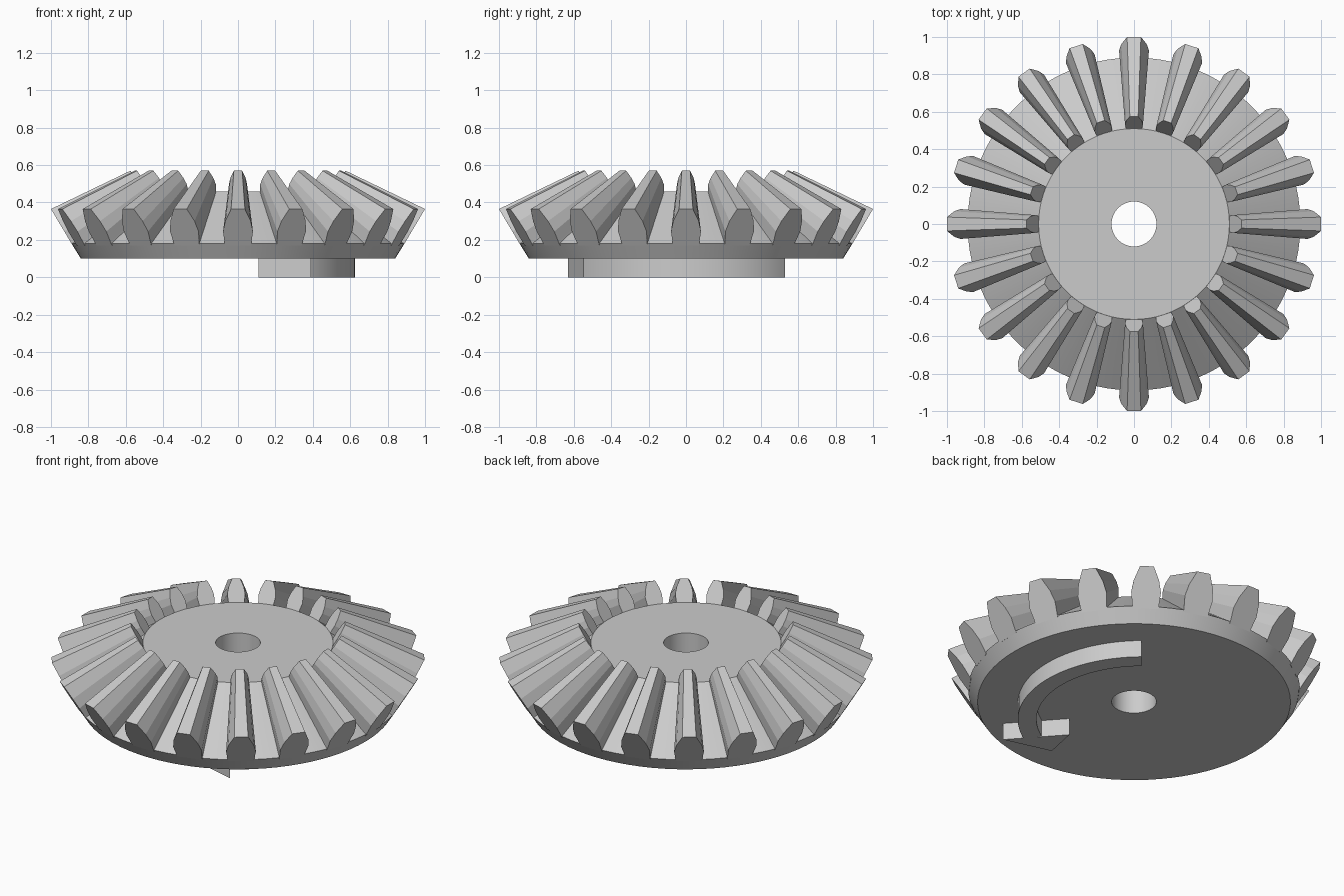
import bpy, bmesh, math
from mathutils import Matrix, Vector

cube = bpy.data.objects.get("Cube")
if cube:
    bpy.data.objects.remove(cube, do_unlink=True)

grey = bpy.data.materials.new("plain_grey")
grey.use_nodes = True
COLOUR = (0.6, 0.6, 0.6, 1)
grey.diffuse_color = COLOUR
grey.node_tree.nodes["Principled BSDF"].inputs["Base Color"].default_value = COLOUR


def finish(bm, name, smooth=False):
    """Turn a bmesh into a named, coloured object."""
    bmesh.ops.recalc_face_normals(bm, faces=bm.faces)
    mesh = bpy.data.meshes.new(name)
    bm.to_mesh(mesh)
    bm.free()
    mesh.materials.append(grey)
    obj = bpy.data.objects.new(name, mesh)
    bpy.context.collection.objects.link(obj)
    if smooth:
        bpy.ops.object.select_all(action='DESELECT')
        obj.select_set(True)
        bpy.context.view_layer.objects.active = obj
        bpy.ops.object.shade_smooth_by_angle(angle=math.radians(25))
    return obj


def prism(bm, outline, z0, z1):
    """Extrude a flat outline upward."""
    face = bm.faces.new([bm.verts.new((x, y, z0)) for x, y in outline])
    geom = bmesh.ops.extrude_face_region(bm, geom=[face])["geom"]
    top = [g for g in geom if isinstance(g, bmesh.types.BMVert)]
    bmesh.ops.translate(bm, verts=top, vec=(0, 0, z1 - z0))


# Gear body: conical blank with a bore, revolved from its half section
bm = bmesh.new()
section = [(0.12, 0.1), (0.84, 0.1), (0.89, 0.18), (0.51, 0.46), (0.12, 0.46)]
ring = [bm.verts.new((r, 0, z)) for r, z in section]
edges = [bm.edges.new((ring[i], ring[(i + 1) % len(ring)])) for i in range(len(ring))]
bmesh.ops.spin(bm, geom=ring + edges, axis=(0, 0, 1), cent=(0, 0, 0),
               angle=math.tau, steps=80, use_merge=True)
bmesh.ops.remove_doubles(bm, verts=bm.verts, dist=1e-4)
finish(bm, "gear_body", smooth=True)

# Teeth: one tapered tooth repeated around the axis
TEETH = 20
flank = [(-0.06, 0.07), (0.04, 0.072), (0.35, 0.08), (0.65, 0.068), (1, 0.037)]
outline = [(t, -w) for t, w in flank] + [(t, w) for t, w in reversed(flank)]


def tooth_end(bm, root, tip, scale):
    root, tip = Vector(root), Vector(tip)
    verts = []
    for t, w in outline:
        p = root.lerp(tip, t) if t >= 0 else root + (tip - root) * t
        verts.append(bm.verts.new((p.x, w * scale, p.y)))
    return verts


bm = bmesh.new()
for k in range(TEETH):
    outer = tooth_end(bm, (0.89, 0.18), (1.0, 0.365), 1)
    inner = tooth_end(bm, (0.51, 0.46), (0.575, 0.57), 0.6)
    bm.faces.new(outer)
    bm.faces.new(inner)
    n = len(outer)
    for i in range(n):
        j = (i + 1) % n
        bm.faces.new((outer[i], outer[j], inner[j], inner[i]))
    bmesh.ops.rotate(bm, verts=outer + inner, cent=(0, 0, 0),
                     matrix=Matrix.Rotation(math.tau * k / TEETH, 3, 'Z'))
finish(bm, "gear_teeth")

# Raised direction arrow under the gear: curved shaft and triangular head
CX, CY = -0.05, 0.02
START, END, STEPS = math.radians(49), math.radians(-58), 32
angles = [START + (END - START) * i / STEPS for i in range(STEPS + 1)]


def arc(radius, sweep):
    return [(CX + radius * math.cos(a), CY + radius * math.sin(a)) for a in sweep]


bm = bmesh.new()
prism(bm, arc(0.675, angles) + arc(0.575, reversed(angles)), 0, 0.1)
finish(bm, "arrow_shaft", smooth=True)

bm = bmesh.new()
prism(bm, [(0.39, -0.63), (0.15, -0.36), (0.11, -0.555)], 0, 0.1)
finish(bm, "arrow_head")
